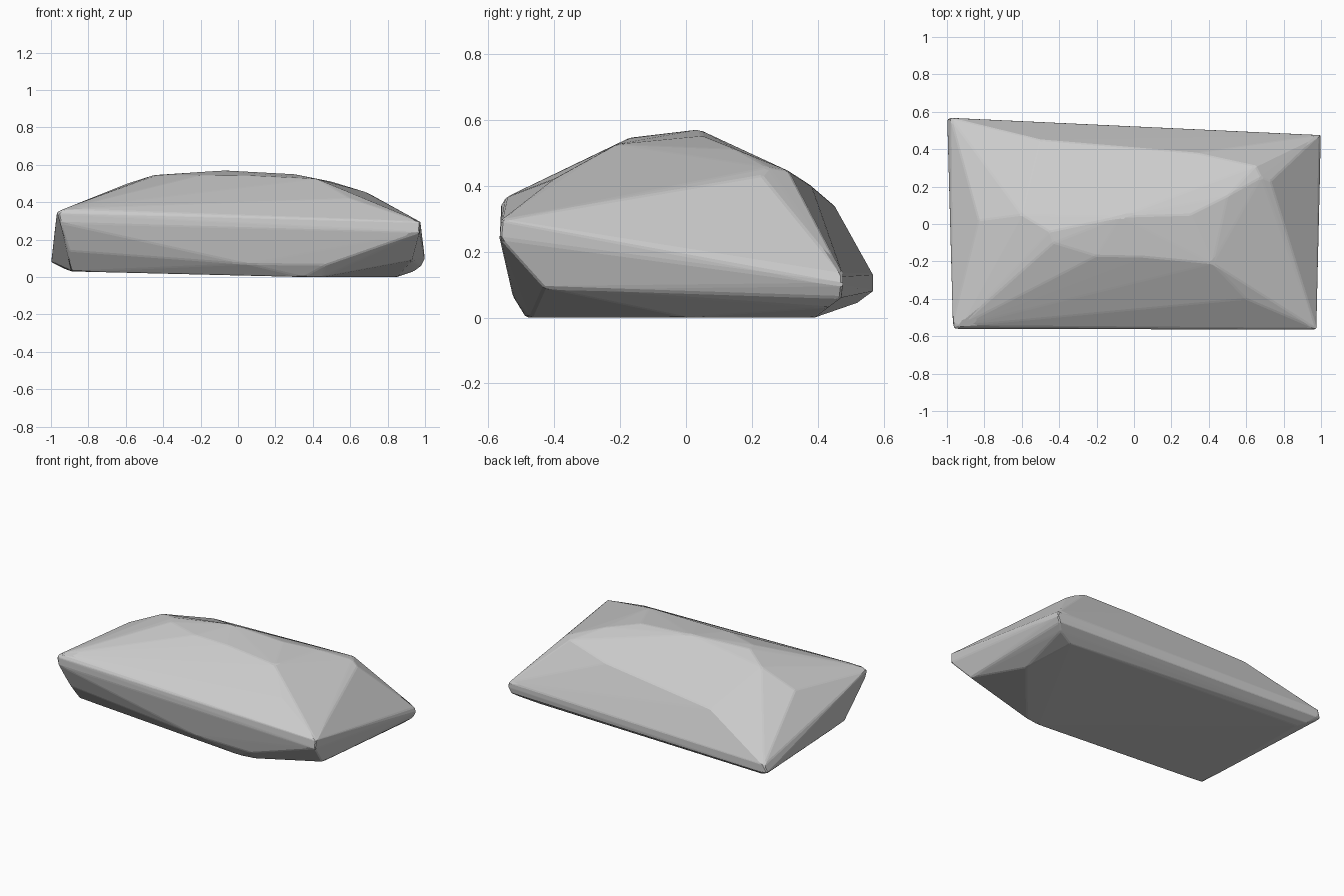
import bpy, bmesh

# Upper facet corners of the cut block
crown = [(-.20, -.17, .545), (.05, -.175, .543), (.42, -.21, .525), (.60, -.40, .42),
         (-.43, -.10, .545), (-.45, -.04, .545), (-.60, .05, .497), (-.83, .02, .39),
         (-.07, .04, .57), (.30, .05, .55), (.50, .15, .51), (.68, .25, .455),
         (.65, .31, .445), (.73, .23, .43), (.33, .38, .40), (-.50, .45, .34)]

# Narrow blunt corners around the rim
rim = [(-.97, -.53, .345), (-.93, -.545, .365), (-.96, -.56, .34), (-.95, -.56, .29),
       (.975, -.56, .295), (.97, -.565, .24),
       (1, .475, .10), (.99, .475, .13), (.98, .47, .06),
       (-1, .56, .08), (-.98, .567, .13), (-.97, .567, .08)]

# Lower chamfers and the flat underside
base = [(-.90, -.50, .14), (.05, -.525, .07), (.47, -.525, .065), (.93, -.43, .09),
        (.94, .43, .03), (-.93, .52, .045),
        (-.89, -.42, .03), (.35, -.485, 0), (.45, -.47, 0), (.85, 0, 0),
        (.83, .39, 0), (-.89, .47, .03)]

# Wrap the corners in a convex, flat-faced shell
bm = bmesh.new()
for p in crown + rim + base:
    bm.verts.new(p)
hull = bmesh.ops.convex_hull(bm, input=bm.verts[:])
loose = {g for g in hull["geom_interior"] + hull["geom_unused"]
         if isinstance(g, bmesh.types.BMVert)}
bmesh.ops.delete(bm, geom=list(loose), context='VERTS')
bmesh.ops.recalc_face_normals(bm, faces=bm.faces[:])

# Slightly soften the edges
bmesh.ops.bevel(bm, geom=bm.edges[:], offset=.006, segments=1,
                affect='EDGES', clamp_overlap=True)
mesh = bpy.data.meshes.new("faceted_stone")
bm.to_mesh(mesh)
bm.free()
stone = bpy.data.objects.new("faceted_stone", mesh)
bpy.context.collection.objects.link(stone)
